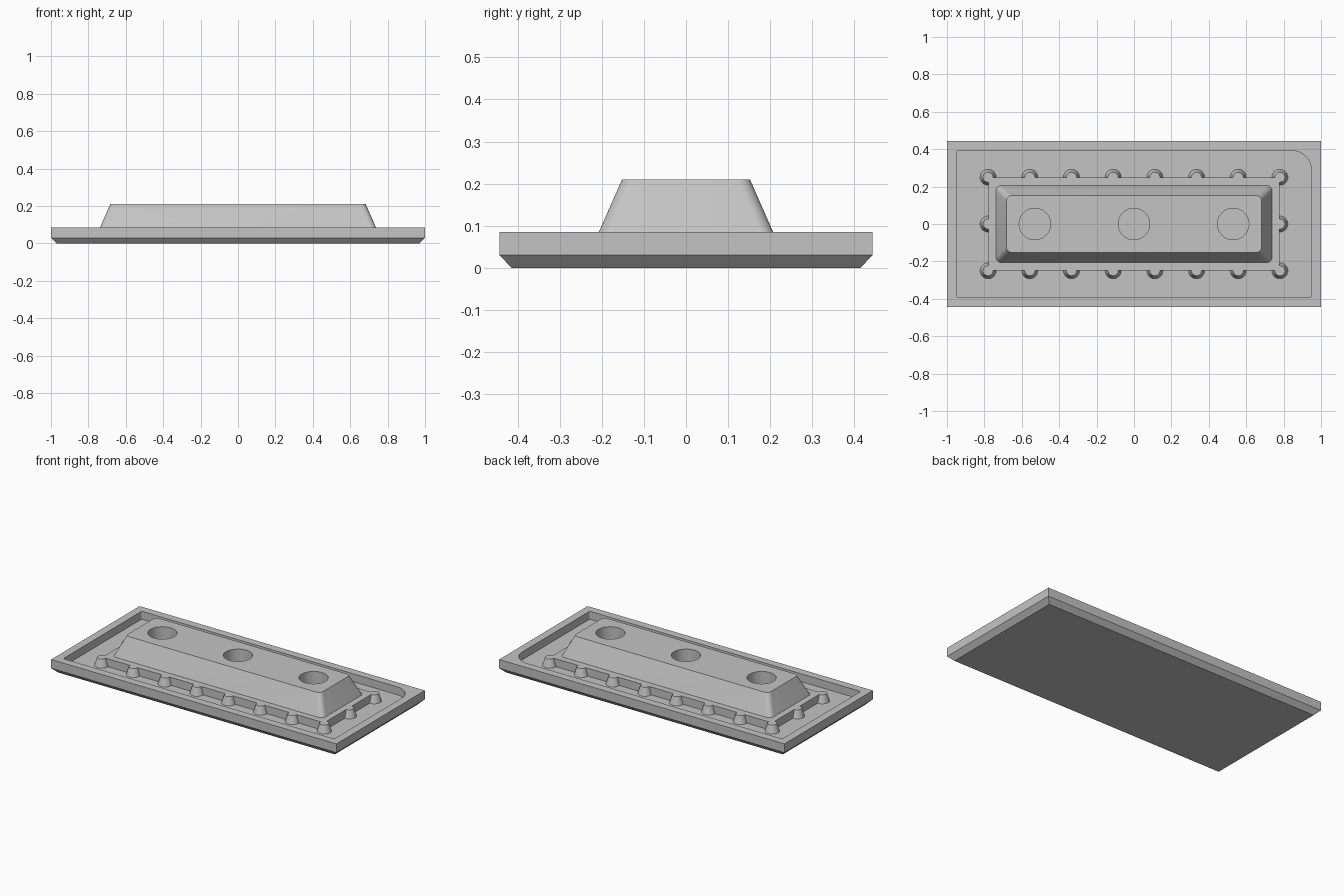
import bpy, bmesh, math

if "Cube" in bpy.data.objects:
    bpy.data.objects.remove(bpy.data.objects["Cube"])

RIM, FLOOR, TOP = 0.085, 0.035, 0.21

grey = bpy.data.materials.new("plain grey")
grey.diffuse_color = (0.55, 0.55, 0.55, 1)
grey.use_nodes = True
grey.node_tree.nodes["Principled BSDF"].inputs["Base Color"].default_value = grey.diffuse_color


def rounded_rect(hx, hy, radii, seg=8):
    """Outline counter-clockwise; radii for corners ++, -+, --, +-."""
    pts = []
    signs = ((1, 1), (-1, 1), (-1, -1), (1, -1))
    for i, ((sx, sy), r) in enumerate(zip(signs, radii)):
        if r == 0:
            pts.append((sx * hx, sy * hy))
            continue
        for k in range(seg + 1):
            a = math.pi / 2 * (i + k / seg)
            pts.append((sx * (hx - r) + r * math.cos(a),
                        sy * (hy - r) + r * math.sin(a)))
    return pts


def circle(cx, cy, r, n):
    return [(cx + r * math.cos(2 * math.pi * k / n),
             cy + r * math.sin(2 * math.pi * k / n)) for k in range(n)]


def loft(name, solids):
    """Each solid is a list of (outline, z) rings joined from bottom to top."""
    bm = bmesh.new()
    for rings in solids:
        loops = [[bm.verts.new((x, y, z)) for x, y in pts] for pts, z in rings]
        for a, b in zip(loops, loops[1:]):
            n = len(a)
            for i in range(n):
                j = (i + 1) % n
                bm.faces.new((a[i], a[j], b[j], b[i]))
        bm.faces.new(loops[0][::-1])
        bm.faces.new(loops[-1])
    mesh = bpy.data.meshes.new(name)
    bm.to_mesh(mesh)
    bm.free()
    mesh.materials.append(grey)
    ob = bpy.data.objects.new(name, mesh)
    bpy.context.collection.objects.link(ob)
    return ob


def combine(target, tool, operation):
    mod = target.modifiers.new(tool.name, 'BOOLEAN')
    mod.operation, mod.solver, mod.object = operation, 'EXACT', tool
    bpy.context.view_layer.objects.active = target
    bpy.ops.object.modifier_apply(modifier=mod.name)
    bpy.data.objects.remove(tool)


SHARP = (0, 0, 0, 0)

# Tray with bevelled underside
tray = loft("tray", [[(rounded_rect(0.97, 0.415, SHARP), 0),
                      (rounded_rect(1, 0.443, SHARP), 0.03),
                      (rounded_rect(1, 0.443, SHARP), RIM)]])

# Recess with one large rounded corner
recess_outline = rounded_rect(0.95, 0.393, (0.11, 0.012, 0.012, 0.012))
combine(tray, loft("recess", [[(recess_outline, FLOOR), (recess_outline, 0.15)]]),
        'DIFFERENCE')

# Raised platform
plat = rounded_rect(0.778, 0.248, SHARP)
combine(tray, loft("platform", [[(plat, 0.02), (plat, RIM)]]), 'UNION')

# Tapered studs around the platform edge
spots = [(-0.78 + i * 1.56 / 7, s * 0.25) for i in range(8) for s in (-1, 1)]
spots += [(-0.78, 0), (0.78, 0)]
studs = [[(circle(x, y, 0.0475, 24), 0.02), (circle(x, y, 0.027, 24), RIM)]
         for x, y in spots]
combine(tray, loft("studs", studs), 'UNION')

# Sloped block with rounded corners
low = rounded_rect(0.738, 0.207, (0.03,) * 4)
high = rounded_rect(0.683, 0.152, (0.03,) * 4)
combine(tray, loft("block", [[(low, 0.06), (low, RIM), (high, TOP)]]), 'UNION')

# Three round holes in the block
holes = [[(circle(x, 0, 0.084, 48), RIM), (circle(x, 0, 0.084, 48), 0.3)]
         for x in (-0.53, 0, 0.53)]
combine(tray, loft("holes", holes), 'DIFFERENCE')

# Smooth the round walls, keep the edges crisp
bpy.ops.object.select_all(action='DESELECT')
tray.select_set(True)
bpy.context.view_layer.objects.active = tray
bpy.ops.object.shade_smooth_by_angle(angle=math.radians(20))
